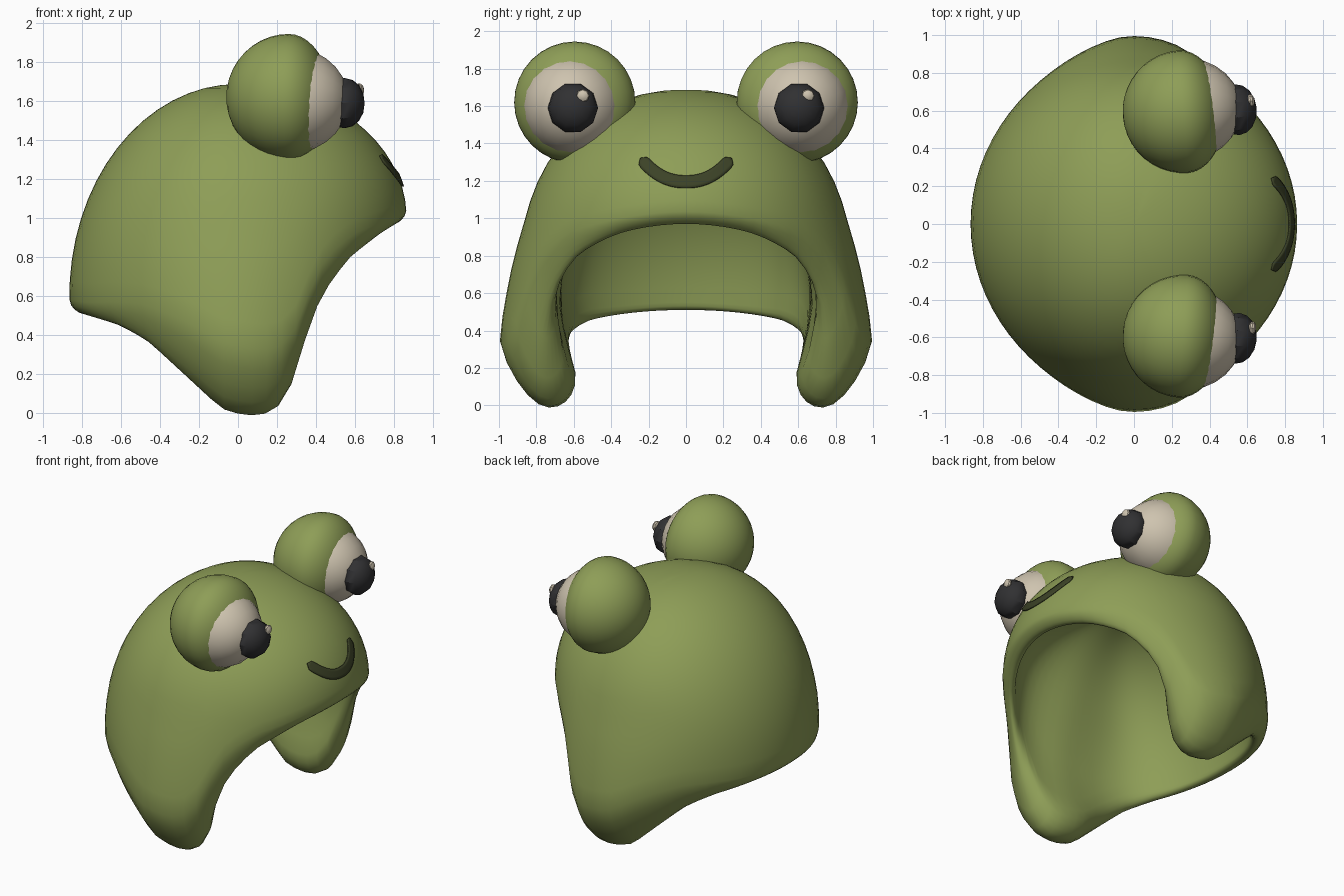
import bpy, bmesh
from math import sin, cos, pi, sqrt, radians
from mathutils import Matrix, Vector

cube = bpy.data.objects.get("Cube")
if cube:
    bpy.data.objects.remove(cube, do_unlink=True)


def material(name, rgb):
    m = bpy.data.materials.new(name)
    m.use_nodes = True
    m.diffuse_color = (*rgb, 1)
    m.node_tree.nodes["Principled BSDF"].inputs["Base Color"].default_value = (*rgb, 1)
    return m


GREEN = material("leaf green", (0.27, 0.34, 0.095))
DARK = material("dark olive", (0.045, 0.055, 0.02))
WHITE = material("cream white", (0.62, 0.55, 0.43))
BLACK = material("soft black", (0.03, 0.03, 0.032))


def finish(name, bm, mat, angle):
    bmesh.ops.recalc_face_normals(bm, faces=bm.faces)
    mesh = bpy.data.meshes.new(name)
    bm.to_mesh(mesh)
    bm.free()
    mesh.materials.append(mat)
    ob = bpy.data.objects.new(name, mesh)
    bpy.context.collection.objects.link(ob)
    bpy.ops.object.select_all(action="DESELECT")
    ob.select_set(True)
    bpy.context.view_layer.objects.active = ob
    bpy.ops.object.shade_smooth_by_angle(angle=radians(angle))
    return ob


def grid(rows, closed):
    """Quad mesh through rows of points."""
    bm = bmesh.new()
    vs = [[bm.verts.new(p) for p in row] for row in rows]
    for i in range(len(vs) if closed else len(vs) - 1):
        a, b = vs[i], vs[(i + 1) % len(vs)]
        for j in range(len(a) - 1):
            bm.faces.new((a[j], a[j + 1], b[j + 1], b[j]))
    bmesh.ops.remove_doubles(bm, verts=bm.verts, dist=0.0005)
    return bm


# Hood: elliptical dome with a rim that drops into two ear flaps
TOP, INNER_TOP = 1.69, 1.44
RIM = [(-1, .51), (-.76, .45), (-.58, .37), (-.23, .11), (-.1, .01), (.06, -.02), (.2, -.01),
       (.31, .05), (.37, .19), (.43, .39), (.52, .59), (.7, .79), (.9, .92), (1, .97)]


def rim_height(u):
    for (u0, z0), (u1, z1) in zip(RIM, RIM[1:]):
        if u <= u1:
            return z0 + (z1 - z0) * (u - u0) / (u1 - u0)
    return RIM[-1][1]


def bulge(z, start, top, power=2.0):
    v = min(1, max(0, (z - start) / (top - start)))
    return (1 - v ** power) ** (1.1 / power if power > 2 else 0.5)


def half_length(a, z, top=TOP, back_start=0.6):
    return 0.868 * bulge(z, 1.0 if cos(a) > 0 else back_start, top)


def half_width(a, z, top=TOP):
    flare = 0.105 * sin(a) ** 4 * min(1, max(0, (0.95 - z) / 0.6))
    return 0.9 * bulge(z, 0.6, top, 2.4) + flare


def outer_point(a, z):
    return Vector((half_length(a, z) * cos(a), half_width(a, z) * sin(a), z))


def inner_point(a, z):
    # the wall is thick at the flaps and thins toward the brow and the nape
    if cos(a) > 0:
        sy = 0.94 - 0.24 * sin(a) ** 8
    else:
        sy = 0.9 - 0.2 * sin(a) ** 4
    sy -= 0.17 * max(0, 1 - z / 0.55)
    return Vector((0.88 * half_length(a, z, INNER_TOP, 0.45) * cos(a),
                   sy * half_width(a, z, INNER_TOP) * sin(a), z))


def hood_section(a):
    zr = rim_height(cos(a))
    h = 0.06 + 0.29 * sin(a) ** 4
    zo, zi = zr + h, zr + 0.5 * h
    n = 16
    steps = [sin(pi / 2 * i / n) for i in range(n + 1)]
    outer = [outer_point(a, zo + (TOP - zo) * s) for s in reversed(steps)]
    inner = [inner_point(a, zi + (INNER_TOP - zi) * s) for s in steps]
    lip = []
    for i in range(1, 10):
        f = pi * i / 10
        p = outer[-1].lerp(inner[0], ((1 - cos(f)) / 2) ** 0.63)
        p.z = zr + (h if f < pi / 2 else 0.5 * h) * (1 - sin(f))
        lip.append(p)
    return outer + lip + inner


SIDES = 72
hood = finish("hood", grid([hood_section(2 * pi * i / SIDES) for i in range(SIDES)], True),
              GREEN, 80)
soften = hood.modifiers.new("soften", "SMOOTH")
soften.factor, soften.iterations = 0.4, 3


# Smile: thin strip following the face of the hood
def on_face(y, z):
    return Vector((half_length(0, z) * sqrt(1 - (y / half_width(0, z)) ** 2) + 0.004, y, z))


rows = []
for i in range(41):
    s = i / 20 - 1
    y, z = 0.243 * s, 1.195 + 0.125 * abs(s) ** 2.3
    normal = Vector((-1.15 * s * abs(s) ** 0.3, 1)).normalized()
    end = max(0, (abs(s) - 0.9) / 0.1)
    half = 0.033 * sqrt(max(0.002, 1 - end * end))
    rows.append([on_face(y + normal.x * half * k / 2, z + normal.y * half * k / 2)
                 for k in range(-2, 3)])
smile = finish("smile", grid(rows, False), DARK, 60)
plate = smile.modifiers.new("plate", "SOLIDIFY")
plate.thickness, plate.offset = 0.009, 0


# Eyes: green socket with a flattened front, cream eyeball, faceted pupil and glint
def ball(name, mat, frame, at, radius, back, front, segs, rings, angle):
    bm = bmesh.new()
    bmesh.ops.create_uvsphere(bm, u_segments=segs, v_segments=rings, radius=1)
    for v in bm.verts:
        v.co = Vector((v.co.x * radius, v.co.y * radius,
                       v.co.z * (front if v.co.z > 0 else back)))
    turn = Matrix.Rotation(pi / 2, 4, "Y")
    bm.transform(frame @ Matrix.Translation(at) @ turn)
    finish(name, bm, mat, angle)


for label, side in (("front", -1), ("back", 1)):
    frame = (Matrix.Translation((0.26, 0.595 * side, 1.62))
             @ Matrix.Rotation(radians(5) * side, 4, "Z"))
    ball(label + "_eye_socket", GREEN, frame, (0, 0, 0), 0.325, 0.32, 0.215, 32, 20, 50)
    ball(label + "_eyeball", WHITE, frame, (0, 0.01 * side, -0.015), 0.275, 0.28, 0.31,
         20, 14, 40)
    ball(label + "_pupil", BLACK, frame, (0.285, -0.015 * side, -0.03), 0.135, 0.1, 0.105,
         10, 8, 30)
    ball(label + "_glint", WHITE, frame, (0.36, 0.05 - 0.025 * side, 0.035), 0.036, 0.02, 0.022,
         8, 6, 30)
